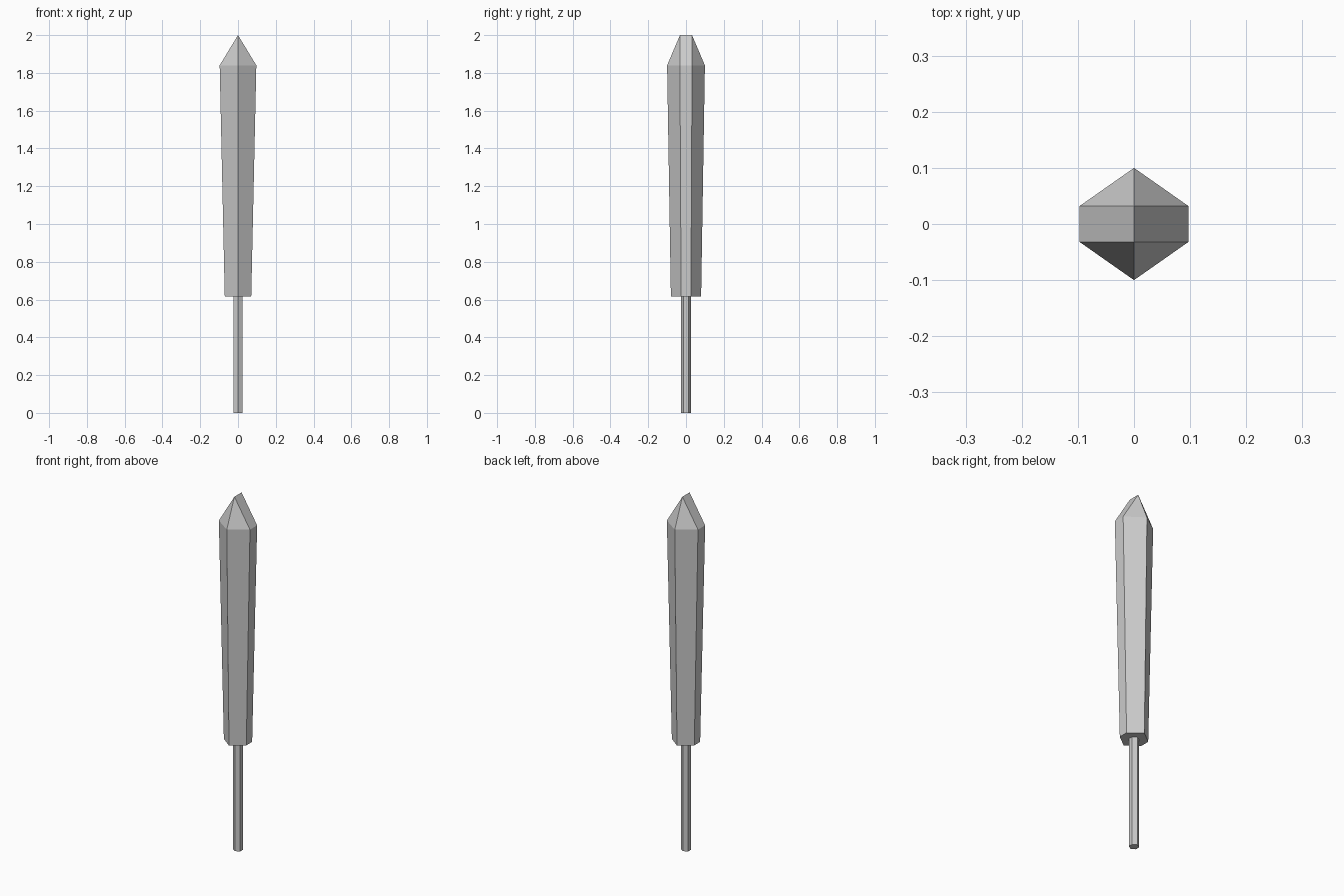
import bpy, bmesh

if "Cube" in bpy.data.objects:
    bpy.data.objects.remove(bpy.data.objects["Cube"])


def hexagon(bm, rx, ry, flat, z):
    # six-sided section: points at front and back, flat strips left and right
    pts = [(0, -ry), (rx, -flat), (rx, flat), (0, ry), (-rx, flat), (-rx, -flat)]
    return [bm.verts.new((x, y, z)) for x, y in pts]


def bridge(bm, a, b):
    for i in range(6):
        j = (i + 1) % 6
        bm.faces.new((a[i], a[j], b[j], b[i]))


def finish(bm, name):
    bmesh.ops.recalc_face_normals(bm, faces=bm.faces)
    mesh = bpy.data.meshes.new(name)
    bm.to_mesh(mesh)
    bm.free()
    obj = bpy.data.objects.new(name, mesh)
    bpy.context.collection.objects.link(obj)


# Tapered head with a short roof ridge at the top
bm = bmesh.new()
low = hexagon(bm, 0.07, 0.08, 0.026, 0.615)
high = hexagon(bm, 0.097, 0.1, 0.032, 1.84)
bm.faces.new(low[::-1])
bridge(bm, low, high)
front = bm.verts.new((0, -0.032, 2))
back = bm.verts.new((0, 0.032, 2))
f, rf, rb, b, lb, lf = high
for face in ((f, rf, front), (lf, f, front), (b, lb, back), (rb, b, back),
             (rf, rb, back, front), (lb, lf, front, back)):
    bm.faces.new(face)
finish(bm, "head")

# Thin six-sided stick
bm = bmesh.new()
bottom = hexagon(bm, 0.023, 0.026, 0.013, 0)
top = hexagon(bm, 0.023, 0.026, 0.013, 0.63)
bm.faces.new(bottom[::-1])
bm.faces.new(top)
bridge(bm, bottom, top)
finish(bm, "stick")
